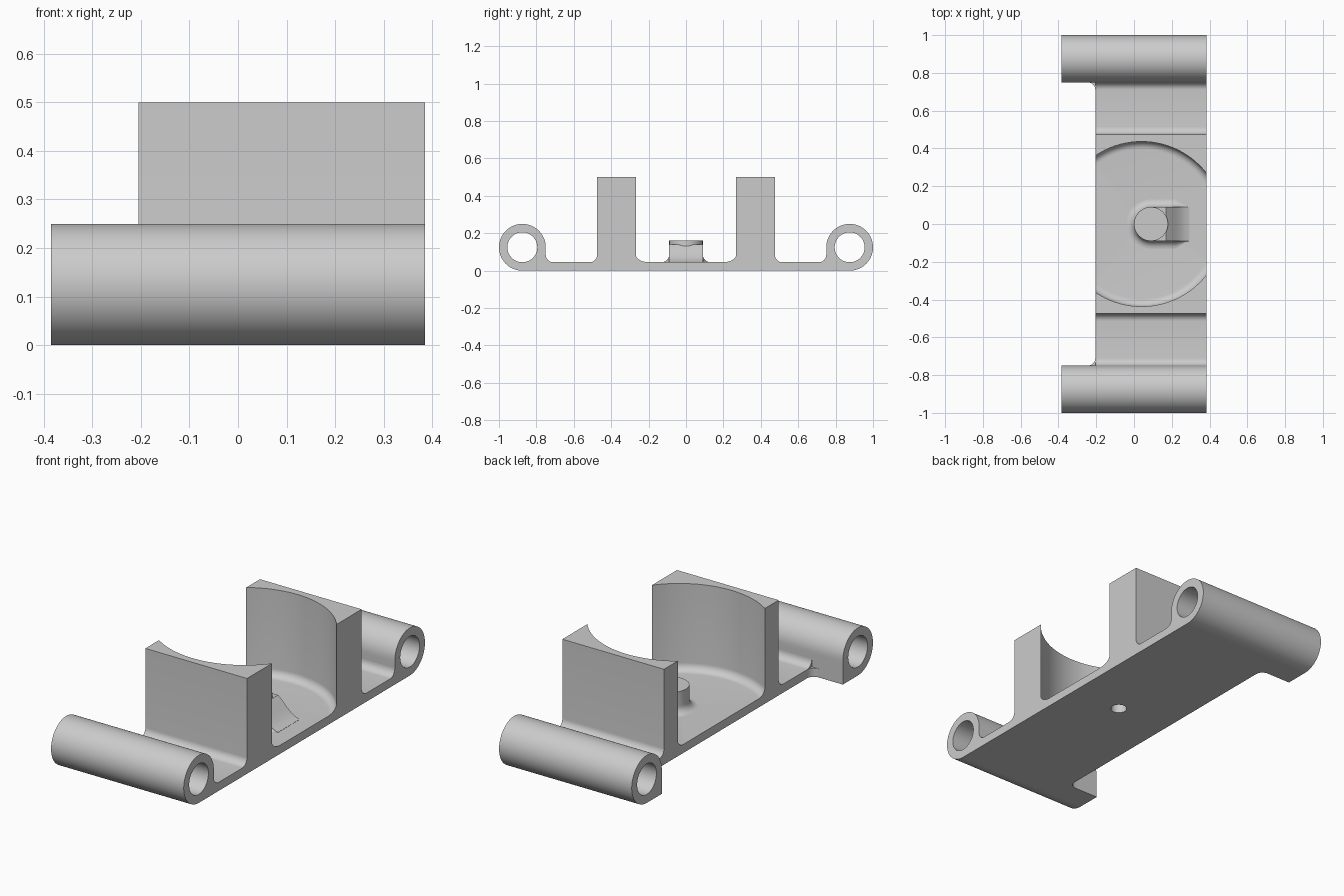
import bpy, bmesh
from math import sin, cos, pi, radians
from mathutils import Vector

old = bpy.data.objects.get("Cube")
if old:
    bpy.data.objects.remove(old, do_unlink=True)

grey = bpy.data.materials.new("plain grey")
grey.use_nodes = True
tone = (0.6, 0.6, 0.6, 1)
grey.diffuse_color = tone
grey.node_tree.nodes["Principled BSDF"].inputs["Base Color"].default_value = tone

X0, X1, EDGE = -0.385, 0.385, -0.205   # bracket ends and plate edge
FLOOR, FILLET = 0.045, 0.04
TUBE_Y, TUBE_R, BORE_R = 0.875, 0.125, 0.08
PIN_X, PIN_R = 0.09, 0.09


def finish(name, bm):
    bmesh.ops.remove_doubles(bm, verts=bm.verts, dist=1e-5)
    bmesh.ops.recalc_face_normals(bm, faces=bm.faces)
    mesh = bpy.data.meshes.new(name)
    bm.to_mesh(mesh)
    bm.free()
    mesh.materials.append(grey)
    ob = bpy.data.objects.new(name, mesh)
    bpy.context.collection.objects.link(ob)
    return ob


def arc(cx, cy, r, a0, a1, n=8):
    return [(cx + r * cos(radians(a0 + (a1 - a0) * i / n)),
             cy + r * sin(radians(a0 + (a1 - a0) * i / n))) for i in range(n + 1)]


def prism(name, points, move):
    """Extrude a closed outline of 3D points along a vector."""
    bm = bmesh.new()
    face = bm.faces.new([bm.verts.new(p) for p in points])
    new = bmesh.ops.extrude_face_region(bm, geom=[face], use_keep_orig=True)["geom"]
    bmesh.ops.translate(bm, vec=move, verts=[v for v in new if isinstance(v, bmesh.types.BMVert)])
    return finish(name, bm)


def lathe(name, profile, cx, steps):
    """Spin an (r, z) profile about a vertical axis."""
    bm = bmesh.new()
    verts = [bm.verts.new((cx + r, 0, z)) for r, z in profile]
    edges = [bm.edges.new(pair) for pair in zip(verts, verts[1:])]
    bmesh.ops.spin(bm, geom=verts + edges, cent=(cx, 0, 0), axis=(0, 0, 1),
                   angle=2 * pi, steps=steps)
    return finish(name, bm)


def cut(ob, cutter):
    mod = ob.modifiers.new("cut", "BOOLEAN")
    mod.operation, mod.object, mod.solver = "DIFFERENCE", cutter, "EXACT"
    cutter.hide_render = True
    cutter.hide_set(True)


# Base plate with two filleted upright walls
half = ([(0.75, 0), (0.75, FLOOR + FILLET)]
        + arc(0.75 - FILLET, FLOOR + FILLET, FILLET, 0, -90)
        + arc(0.475 + FILLET, FLOOR + FILLET, FILLET, 270, 180)
        + [(0.475, 0.5)])
half = list(dict.fromkeys(half))
outline = half + [(-y, z) for y, z in reversed(half)]
body = prism("base_and_walls", [(EDGE, y, z) for y, z in outline], (X1 - EDGE, 0, 0))

# Round pocket with a rounded floor edge
R = 0.4365
pocket = lathe("pocket_cutter", [(0, FLOOR)]
               + arc(R - FILLET, FLOOR + FILLET, FILLET, -90, 0)
               + [(R, 0.7), (0, 0.7)], 0.04, 96)

# Centre pin with a flared foot
pin = lathe("centre_pin", [(0, 0.16), (PIN_R, 0.16)]
            + arc(PIN_R + FILLET, FLOOR + FILLET, FILLET, 180, 270)
            + [(PIN_R + FILLET, 0.03), (0, 0.03)], PIN_X, 48)

# Sloping rib running from the pin down to the floor
bm = bmesh.new()
rows = []
for x, h in [(0.09, 0.14), (0.17, 0.14), (0.195, 0.118), (0.22, 0.092),
             (0.245, 0.07), (0.27, 0.054), (0.295, 0.046)]:
    r = min(FILLET, h - FLOOR)
    side = [(PIN_R, h)] + arc(PIN_R + r, FLOOR + r, r, 180, 270, 6) + [(PIN_R + r, 0.03)]
    section = side + [(-y, z) for y, z in reversed(side)]
    rows.append([bm.verts.new((x, y, z)) for y, z in section])
for a, b in zip(rows, rows[1:]):
    for i in range(len(a)):
        j = (i + 1) % len(a)
        bm.faces.new((a[i], a[j], b[j], b[i]))
bm.faces.new(rows[0])
bm.faces.new(rows[-1])
rib = finish("pin_rib", bm)

# Small blind hole under the pin
hole = lathe("hole_cutter", [(0, -0.1), (0.04, -0.1), (0.04, 0.11), (0, 0.11)], 0.1, 32)
cut(body, pocket)
for ob in (body, pin, rib):
    cut(ob, hole)

parts = [body, pin, rib]
for s, label in ((-1, "front"), (1, "back")):
    # Hinge tube: round outside, square lower inner corner, open bore
    bm = bmesh.new()
    N = 64
    loops = []
    for x in (X0, X1):
        for bore in (False, True):
            ring = []
            for i in range(N):
                a = 2 * pi * i / N
                c, d = cos(a), sin(a)
                r = BORE_R if bore else TUBE_R
                if not bore and c < 0 and d < 0:
                    r /= max(-c, -d)
                ring.append(bm.verts.new((x, s * (TUBE_Y + r * c), TUBE_R + r * d)))
            loops.append(ring)
    for p, q in ((0, 1), (1, 3), (3, 2), (2, 0)):
        for i in range(N):
            j = (i + 1) % N
            bm.faces.new((loops[p][i], loops[p][j], loops[q][j], loops[q][i]))
    parts.append(finish(label + "_hinge_tube", bm))

    # Rounded inside corner between plate edge and tube
    corner = [(EDGE, 0.75)] + arc(EDGE - FILLET, 0.75 - FILLET, FILLET, 90, 0)
    parts.append(prism(label + "_corner_fillet", [(x, s * y, 0) for x, y in corner],
                       (0, 0, FLOOR)))

# Smooth curved faces, keep sharp edges
bpy.ops.object.select_all(action="DESELECT")
for ob in parts:
    ob.select_set(True)
bpy.context.view_layer.objects.active = body
bpy.ops.object.convert(target="MESH")
bpy.ops.object.shade_smooth_by_angle(angle=radians(30))
